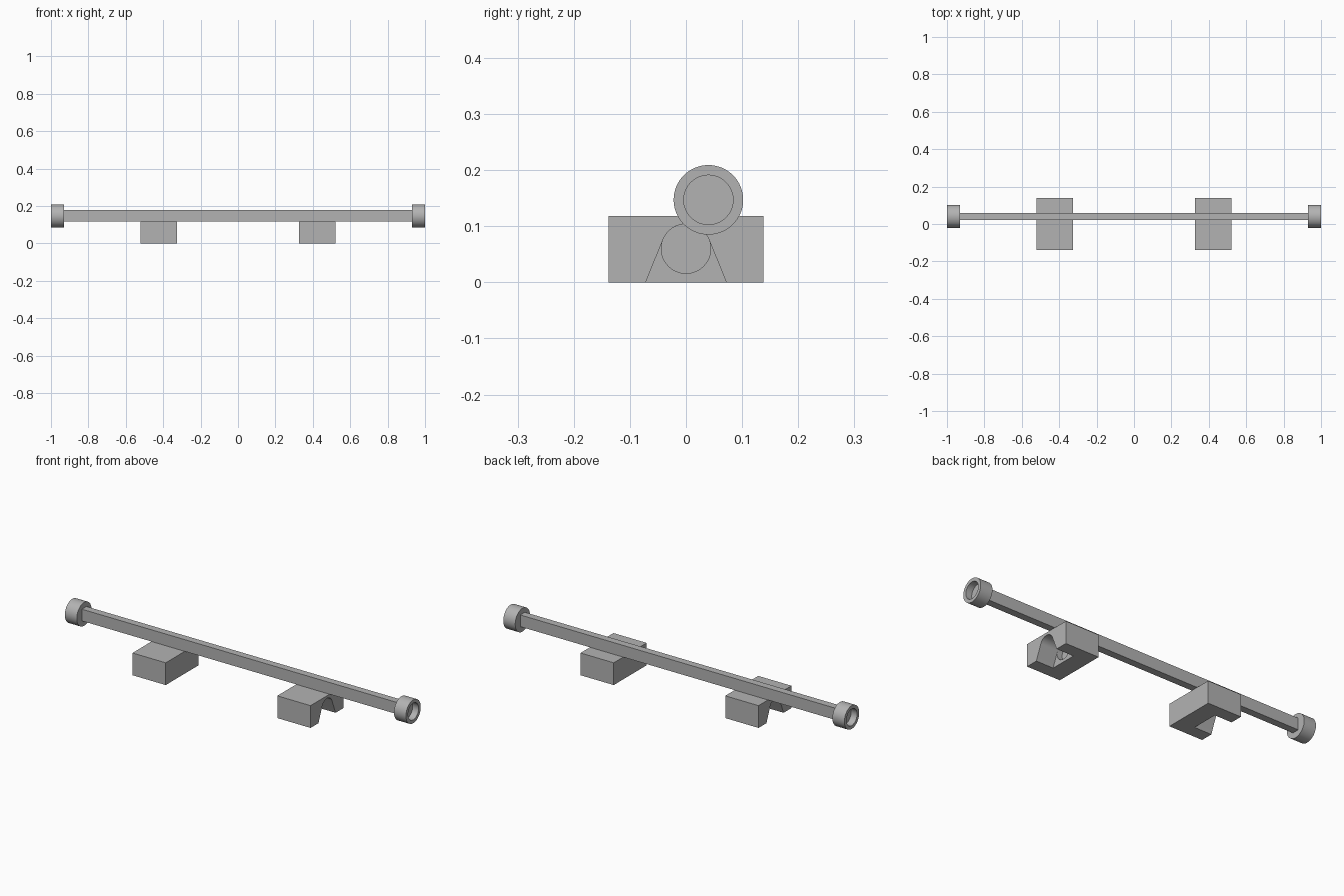
import bpy
import bmesh
from math import sin, cos, pi, atan2
from mathutils import Vector

if "Cube" in bpy.data.objects:
    bpy.data.objects.remove(bpy.data.objects["Cube"])

grey = bpy.data.materials.new("plain_grey")
grey.use_nodes = True
colour = (0.45, 0.45, 0.45, 1)
grey.diffuse_color = colour
grey.node_tree.nodes["Principled BSDF"].inputs["Base Color"].default_value = colour

BAR_Y, BAR_Z = 0.04, 0.147
HOLE_R, HOLE_Z = 0.044, 0.06
SIDES = 64


def make(name, bm):
    bmesh.ops.recalc_face_normals(bm, faces=bm.faces)
    mesh = bpy.data.meshes.new(name)
    bm.to_mesh(mesh)
    bm.free()
    mesh.materials.append(grey)
    obj = bpy.data.objects.new(name, mesh)
    bpy.context.collection.objects.link(obj)
    return obj


def box(name, low, high):
    bm = bmesh.new()
    bmesh.ops.create_cube(bm, size=1)
    low, high = Vector(low), Vector(high)
    for v in bm.verts:
        v.co = (low + high) / 2 + v.co * (high - low)
    return make(name, bm)


def prism(name, outline, x0, x1):
    """Extrude a (y, z) outline along x."""
    bm = bmesh.new()
    face = bm.faces.new([bm.verts.new((x0, y, z)) for y, z in outline])
    new = bmesh.ops.extrude_face_region(bm, geom=[face])["geom"]
    moved = [v for v in new if isinstance(v, bmesh.types.BMVert)]
    bmesh.ops.translate(bm, verts=moved, vec=(x1 - x0, 0, 0))
    return make(name, bm)


def arc(radius, start, end, count):
    angles = [start + (end - start) * i / count for i in range(count + 1)]
    return [(radius * cos(a), HOLE_Z + radius * sin(a)) for a in angles]


def smooth(obj):
    bpy.ops.object.select_all(action="DESELECT")
    obj.select_set(True)
    bpy.context.view_layer.objects.active = obj
    bpy.ops.object.shade_smooth_by_angle(angle=pi / 6)


def cut(obj, cutter):
    mod = obj.modifiers.new("cut", "BOOLEAN")
    mod.operation = "DIFFERENCE"
    mod.solver = "EXACT"
    mod.object = cutter
    bpy.context.view_layer.objects.active = obj
    bpy.ops.object.modifier_apply(modifier=mod.name)
    bpy.data.objects.remove(cutter)


# Long rectangular bar
box("bar", (-0.94, BAR_Y - 0.019, 0.118), (0.94, BAR_Y + 0.019, 0.18))

# Flared slot outline, open at the bottom, with a round top
tangent = atan2(0.379, 0.925)
slot = [(0.074, -0.005), *arc(HOLE_R, tangent, pi - tangent, 32), (-0.074, -0.005)]
hole = arc(HOLE_R, 0, 2 * pi, SIDES)[:-1]

for side, label in ((1, "left"), (-1, "right")):
    # Support block with a slot in its outer end and a round socket behind it
    inner, outer = sorted((side * 0.327, side * 0.522), key=abs)
    low, high = min(inner, outer), max(inner, outer)
    block = box(label + "_block", (low, -0.138, 0), (high, 0.138, 0.118))
    cut(block, prism("slot_cutter", slot, outer + side * 0.01, outer - side * 0.10))
    cut(block, prism("socket_cutter", hole, outer - side * 0.09, outer - side * 0.13))
    smooth(block)

    # End cup: a turned profile of (x, radius) with a shallow round recess
    profile = [(0.93, 0), (0.93, 0.062), (1, 0.062), (1, HOLE_R), (0.965, HOLE_R), (0.965, 0)]
    bm = bmesh.new()
    points = [bm.verts.new((side * x, 0, r)) for x, r in profile]
    edges = [bm.edges.new(pair) for pair in zip(points, points[1:])]
    bmesh.ops.spin(bm, geom=points + edges, cent=(0, 0, 0), axis=(1, 0, 0),
                   angle=2 * pi, steps=SIDES, use_merge=True)
    bmesh.ops.remove_doubles(bm, verts=bm.verts, dist=0.0001)
    bmesh.ops.translate(bm, verts=bm.verts, vec=(0, BAR_Y, BAR_Z))
    smooth(make(label + "_end_cup", bm))
